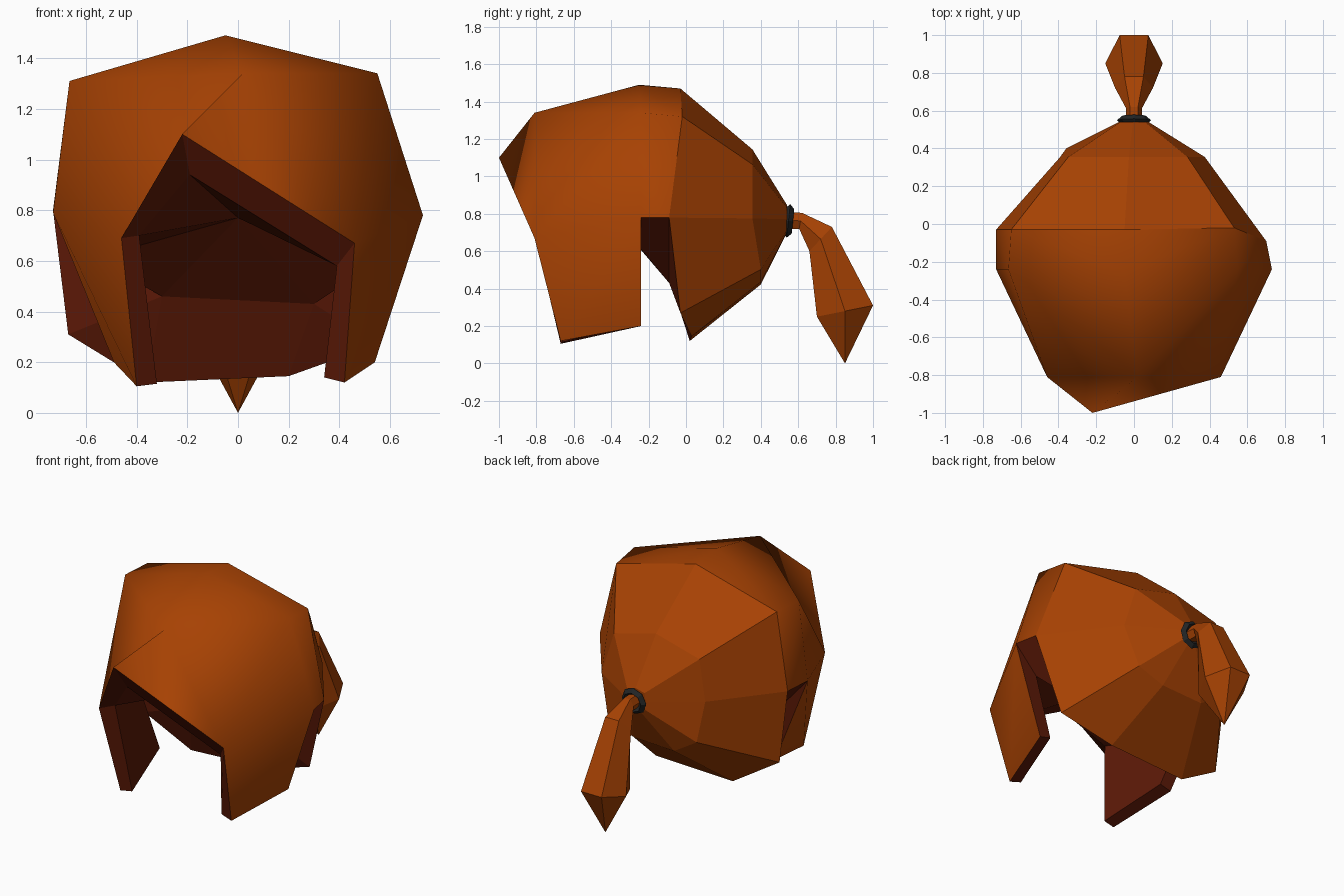
import bpy, bmesh, math
from mathutils import Vector

if "Cube" in bpy.data.objects:
    bpy.data.objects.remove(bpy.data.objects["Cube"])


def material(name, rgb):
    m = bpy.data.materials.new(name)
    m.diffuse_color = (*rgb, 1)
    m.use_nodes = True
    m.node_tree.nodes["Principled BSDF"].inputs["Base Color"].default_value = m.diffuse_color
    return m


HAIR = material("orange brown hair", (0.385, 0.054, 0.001))
INNER = material("dark brown inside", (0.105, 0.0095, 0.002))
BAND = material("black band", (0.016, 0.018, 0.019))


def finish(bm, name, *mats):
    bmesh.ops.recalc_face_normals(bm, faces=bm.faces)
    me = bpy.data.meshes.new(name)
    bm.to_mesh(me)
    bm.free()
    ob = bpy.data.objects.new(name, me)
    bpy.context.collection.objects.link(ob)
    for m in mats:
        me.materials.append(m)
    return ob


# ---- hair cap: smooth front with a parted fringe, faceted back, hollow inside ----
points = {
    # outside
    "top": (-.05, -.25, 1.49), "ru": (.55, -.24, 1.34), "r": (.73, -.24, .78), "rl": (.54, -.24, .2),
    "lu": (-.665, -.24, 1.31), "l": (-.73, -.24, .79), "ll": (-.49, -.24, .2),
    "crown": (.02, -.81, 1.34), "tip": (-.22, -1, 1.10),
    "fr": (.46, -.81, .67), "frb": (.42, -.67, .12),
    "fl": (-.46, -.81, .69), "flb": (-.40, -.67, .105),
    # inside of the fringe and side locks
    "itip": (-.19, -.90, .94), "ifr": (.39, -.74, .58), "ifrb": (.34, -.66, .14),
    "ifl": (-.39, -.74, .70), "iflb": (-.32, -.66, .115),
    "ir": (.57, -.24, .61), "irl": (.46, -.24, .22), "il": (-.57, -.24, .61), "ill": (-.41, -.24, .22),
    # inside of the crown and back
    "roof": (0, -.38, .77), "wr": (.30, -.09, .43), "wl": (-.30, -.09, .46),
}
# rim where the back starts, going round from the top over the right side
rim = [(-.05, -.03, 1.47), (.53, -.02, 1.32), (.70, -.09, .78), (.55, -.03, .27), (.2, .03, .145),
       (-.36, .02, .12), (-.67, -.03, .31), (-.73, -.03, .8), (-.65, -.03, 1.31)]

bm = bmesh.new()
v = {k: bm.verts.new(p) for k, p in points.items()}
ring0 = [bm.verts.new(p) for p in rim]


def shrunk(scale, y, lower_y):
    return [bm.verts.new((x * scale, lower_y if z < .7 else y, .77 + (z - .77) * scale))
            for x, _, z in rim]


ring1 = shrunk(.535, .355, .40)
ring2 = shrunk(.11, .54, .54)


def faces(groups, smooth=False, mat=0):
    for g in groups:
        f = bm.faces.new(g)
        f.smooth = smooth
        f.material_index = mat


top, crown, tip, itip, roof = (v[k] for k in ("top", "crown", "tip", "itip", "roof"))
for s, (bu, bmid, blow, bbot) in (("r", ring0[1:5]), ("l", ring0[8:4:-1])):
    up, mid, low, f, fb = v[s + "u"], v[s], v[s + "l"], v["f" + s], v["f" + s + "b"]
    i_f, i_fb, i_m, i_low, w = (v["if" + s], v["if" + s + "b"], v["i" + s],
                                v["i" + s + "l"], v["w" + s])
    # outer surface
    faces([(top, up, crown), (crown, up, f), (crown, f, tip), (up, mid, f), (mid, low, fb, f),
           (top, up, bu, ring0[0]), (up, mid, bmid, bu)], smooth=True)
    # cut edges and inner surface
    faces([(tip, f, i_f, itip), (f, fb, i_fb, i_f), (fb, low, i_low, i_fb), (low, mid, i_m, i_low),
           (mid, bmid, w, i_m), (i_f, i_m, i_low, i_fb), (itip, i_f, roof), (i_f, i_m, roof),
           (i_m, w, roof), (bmid, blow, w), (blow, bbot, w)], mat=1)
faces([(v["wr"], v["wl"], roof), (ring0[4], ring0[5], v["wl"], v["wr"])], mat=1)

# faceted back closing towards the band
n = len(rim)
for a, b in ((ring0, ring1), (ring1, ring2)):
    faces([(a[i], a[(i + 1) % n], b[(i + 1) % n], b[i]) for i in range(n)])
faces([ring2])

# crisp edges round the back rim and wherever outside meets inside
for e in bm.edges:
    if len({f.smooth for f in e.link_faces}) > 1:
        e.smooth = False
finish(bm, "hair_cap", HAIR, INNER)

# ---- hair band ----
bpy.ops.mesh.primitive_torus_add(major_segments=8, minor_segments=4, major_radius=.066,
                                 minor_radius=.024, location=(0, .548, .762),
                                 rotation=(math.radians(84), 0, 0))
band = bpy.context.object
band.name = "hair_band"
band.data.materials.append(BAND)

# ---- ponytail: sections given by upper point, lower point (y, z) and half width ----
sections = [((.53, .81), (.53, .72), .045), ((.62, .805), (.605, .72), .042),
            ((.78, .73), (.66, .60), .10), ((1.0, .31), (.70, .25), .152)]
N = 6
bm = bmesh.new()
rings = []
for (y1, z1), (y2, z2), w in sections:
    c = Vector((0, (y1 + y2) / 2, (z1 + z2) / 2))
    h = Vector((0, y1 - y2, z1 - z2)) * .5 / math.cos(math.pi / N)
    rings.append([bm.verts.new(c + h * math.cos(t) + Vector((w * math.sin(t), 0, 0)))
                  for t in (2 * math.pi * (i + .5) / N for i in range(N))])
end = bm.verts.new((0, .85, 0))
for a, b in zip(rings, rings[1:]):
    faces([(a[i], a[(i + 1) % N], b[(i + 1) % N], b[i]) for i in range(N)])
faces([(rings[-1][i], rings[-1][(i + 1) % N], end) for i in range(N)])
faces([rings[0]])
finish(bm, "ponytail", HAIR)
